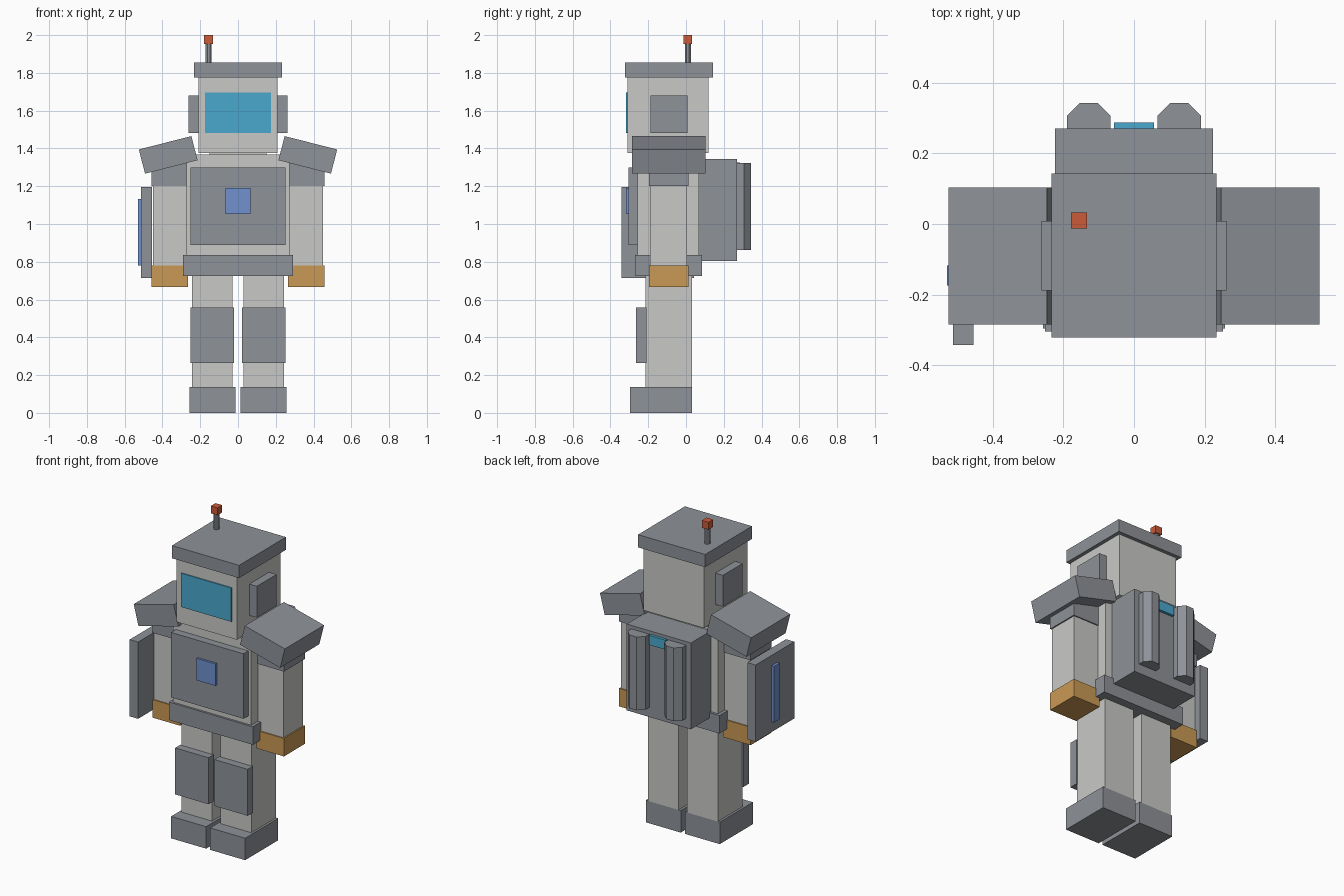
import bpy
import math
from mathutils import Matrix

cube = bpy.data.objects.get("Cube")
if cube:
    bpy.data.objects.remove(cube, do_unlink=True)


def material(name, hex_colour):
    """Flat material from an sRGB hex string, stored as linear values."""
    srgb = [int(hex_colour[i:i + 2], 16) / 255 for i in (0, 2, 4)]
    rgba = [c / 12.92 if c < 0.04045 else ((c + 0.055) / 1.055) ** 2.4 for c in srgb] + [1]
    mat = bpy.data.materials.new(name)
    mat.use_nodes = True
    mat.diffuse_color = rgba
    bsdf = next(n for n in mat.node_tree.nodes if n.type == 'BSDF_PRINCIPLED')
    bsdf.inputs["Base Color"].default_value = rgba
    return mat


SHELL = material("pale shell", "c9c9c6")
METAL = material("grey metal", "8e9298")
VISOR = material("cyan glass", "4aa8cd")
BADGE = material("blue panel", "7091cd")
GLOVE = material("orange glove", "ca9955")
LAMP = material("red lamp", "ca5b38")


def box(name, mat, x, y, z, tilt=0):
    """Box filling the (min, max) ranges, optionally tilted about its own y axis."""
    spans = (x, y, z)
    bpy.ops.mesh.primitive_cube_add(size=1, location=[(a + b) / 2 for a, b in spans])
    ob = bpy.context.object
    ob.name = name
    ob.data.transform(Matrix.Diagonal([b - a for a, b in spans] + [1]))
    ob.rotation_euler.y = math.radians(tilt)
    ob.data.materials.append(mat)
    return ob


def prism(name, mat, sides, radius, x, y, z):
    """Upright faceted cylinder with flat sides facing the axes."""
    bpy.ops.mesh.primitive_cylinder_add(vertices=sides, radius=radius, depth=z[1] - z[0],
                                        location=(x, y, sum(z) / 2))
    ob = bpy.context.object
    ob.name = name
    ob.data.transform(Matrix.Rotation(math.pi / sides, 4, 'Z'))
    ob.data.materials.append(mat)
    return ob


def pair(name, mat, x, y, z, tilt=0):
    """Left box at +x and its mirror at -x."""
    box("left_" + name, mat, x, y, z, tilt)
    box("right_" + name, mat, (-x[1], -x[0]), y, z, -tilt)


def centred(name, mat, half_width, y, z):
    return box(name, mat, (-half_width, half_width), y, z)


# Head
centred("head", SHELL, 0.21, (-0.31, 0.12), (1.377, 1.78))
centred("visor", VISOR, 0.175, (-0.317, -0.308), (1.483, 1.695))
centred("head_cap", METAL, 0.233, (-0.322, 0.143), (1.775, 1.855))
pair("ear", METAL, (0.205, 0.262), (-0.188, 0.008), (1.483, 1.68))
prism("antenna", METAL, 8, 0.017, -0.156, 0.01, (1.85, 1.96))
box("antenna_lamp", LAMP, (-0.179, -0.133), (-0.013, 0.033), (1.954, 2.0))
centred("neck", SHELL, 0.15, (-0.22, 0.03), (1.35, 1.39))

# Torso
centred("torso", SHELL, 0.272, (-0.257, 0.07), (0.74, 1.367))
centred("chest_plate", METAL, 0.252, (-0.305, -0.25), (0.89, 1.298))
centred("chest_badge", BADGE, 0.066, (-0.318, -0.3), (1.052, 1.19))
centred("belt", METAL, 0.292, (-0.27, 0.085), (0.724, 0.837))

# Backpack
centred("backpack", METAL, 0.223, (0.06, 0.27), (0.803, 1.345))
centred("backpack_light", VISOR, 0.057, (0.26, 0.287), (1.265, 1.325))
for side, x in (("left", 0.128), ("right", -0.128)):
    prism(side + "_tank", METAL, 8, 0.067, x, 0.281, (0.863, 1.323))

# Arms
pair("shoulder_pad", METAL, (0.226, 0.513), (-0.285, 0.104), (1.3, 1.432), tilt=14.3)
pair("shoulder_joint", METAL, (0.265, 0.457), (-0.197, 0.012), (1.2, 1.36))
pair("arm", SHELL, (0.268, 0.449), (-0.19, 0.005), (0.77, 1.22))
pair("glove", GLOVE, (0.265, 0.457), (-0.197, 0.012), (0.667, 0.78))

# Shield on the right arm
box("shield", METAL, (-0.513, -0.455), (-0.342, 0.042), (0.715, 1.197))
box("shield_stripe", BADGE, (-0.53, -0.505), (-0.174, -0.117), (0.78, 1.132))

# Legs
pair("leg", SHELL, (0.03, 0.243), (-0.215, 0.032), (0.138, 0.75))
pair("knee_pad", METAL, (0.02, 0.252), (-0.264, -0.21), (0.265, 0.557))
pair("boot", METAL, (0.014, 0.257), (-0.296, 0.032), (0, 0.138))
